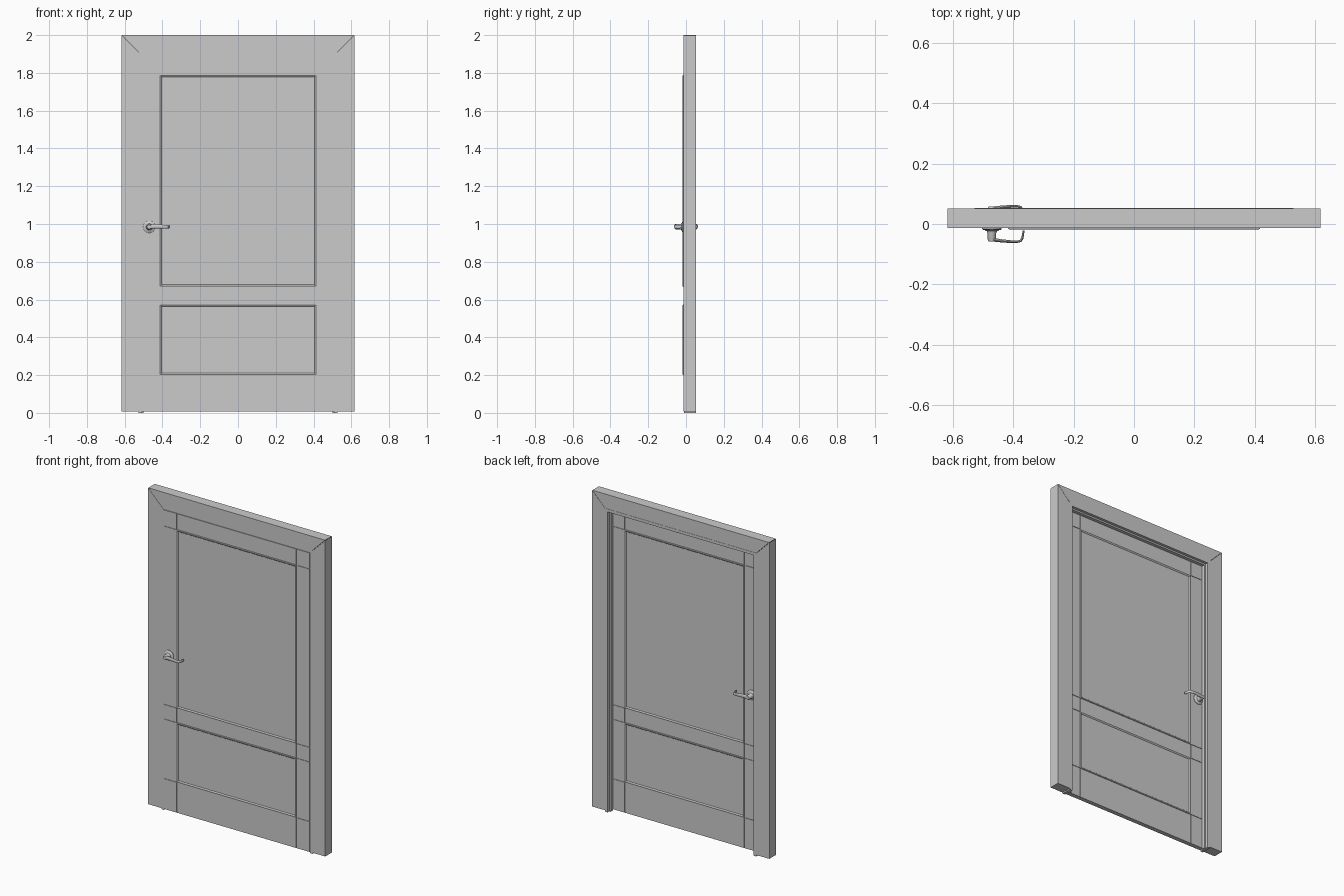
import bpy, bmesh, math
from mathutils import Vector

if "Cube" in bpy.data.objects:
    bpy.data.objects.remove(bpy.data.objects["Cube"])

W, TOP = 0.617, 2.0


def finish(name, bm, smooth=False, mirror_y=False):
    bmesh.ops.remove_doubles(bm, verts=bm.verts, dist=1e-5)
    bmesh.ops.recalc_face_normals(bm, faces=bm.faces)
    me = bpy.data.meshes.new(name)
    bm.to_mesh(me)
    bm.free()
    ob = bpy.data.objects.new(name, me)
    bpy.context.collection.objects.link(ob)
    if mirror_y:
        m = ob.modifiers.new("both_sides", 'MIRROR')
        m.use_axis = (False, True, False)
    if smooth:
        bpy.ops.object.select_all(action='DESELECT')
        ob.select_set(True)
        bpy.context.view_layer.objects.active = ob
        bpy.ops.object.shade_smooth_by_angle(angle=math.radians(40))
    return ob


def loft(bm, rings, closed_path=False):
    """Skin a list of closed point rings; cap the ends unless the path loops."""
    vs = [[bm.verts.new(p) for p in r] for r in rings]
    n, k = len(vs[0]), len(vs)
    for i in range(k if closed_path else k - 1):
        a, b = vs[i], vs[(i + 1) % k]
        for j in range(n):
            bm.faces.new((a[j], a[(j + 1) % n], b[(j + 1) % n], b[j]))
    if not closed_path:
        bm.faces.new(vs[0])
        bm.faces.new(vs[-1][::-1])


def box(bm, x0, x1, y0, y1, z0, z1):
    loft(bm, [[(x0, y0, z), (x1, y0, z), (x1, y1, z), (x0, y1, z)] for z in (z0, z1)])


def portal(name, profile, bottom, gap):
    """Two jambs and a head with mitred corners; profile = (inset, y)."""
    for side, s in (("left", -1), ("right", 1)):
        bm = bmesh.new()
        loft(bm, [[(s * (W - d), y, bottom) for d, y in profile],
                  [(s * (W - d), y, TOP - d - gap) for d, y in profile]])
        finish(f"{name}_{side}", bm)
    bm = bmesh.new()
    loft(bm, [[(s * (W - d - gap), y, TOP - d) for d, y in profile] for s in (-1, 1)])
    finish(f"{name}_head", bm)


# Door casing and the rebated liner with its stop
portal("casing", [(0, -.013), (.107, -.013), (.107, .052), (0, .052)], 0.008, 0.001)
portal("liner", [(.09, -.011), (.108, -.011), (.108, .0145), (.118, .0145),
                 (.118, .036), (.108, .036), (.108, .0535), (.09, .0535)], 0, 0)

# Door leaf core
DX, SX, G = 0.508, 0.416, 0.0015
ROWS = [.008, .2, .575, .667, 1.79, 1.891]
bm = bmesh.new()
box(bm, -DX, DX, -.0105, .0105, ROWS[0], ROWS[-1])
finish("door_core", bm)

# Stiles and rails, separated by fine grooves
stiles, rails = bmesh.new(), bmesh.new()
for i, (z0, z1) in enumerate(zip(ROWS, ROWS[1:])):
    a = z0 + (G if i > 0 else 0)
    b = z1 - (G if i < 4 else 0)
    for x0, x1 in ((-DX, -SX - G), (SX + G, DX)):
        box(stiles, x0, x1, -.0138, -.0100, a, b)
    if i in (0, 2, 4):
        box(rails, -SX + G, SX - G, -.0138, -.0100, a, b)
finish("stiles", stiles, mirror_y=True)
finish("rails", rails, mirror_y=True)

# Panels with raised moulding around them
BEAD = [(0, -.010), (0, -.0165), (.004, -.0175), (.009, -.015), (.012, -.0115), (.012, -.010)]
for name, z0, z1 in (("lower", ROWS[1], ROWS[2]), ("upper", ROWS[3], ROWS[4])):
    bm = bmesh.new()
    box(bm, -SX + .008, SX - .008, -.0122, -.0100, z0 + .008, z1 - .008)
    finish(f"{name}_panel", bm, mirror_y=True)
    bm = bmesh.new()
    corners = ((-SX, z0, 1, 1), (SX, z0, -1, 1), (SX, z1, -1, -1), (-SX, z1, 1, -1))
    loft(bm, [[(x + sx * d, y, z + sz * d) for d, y in BEAD]
              for x, z, sx, sz in corners], True)
    finish(f"{name}_moulding", bm, mirror_y=True)

# Handle rosette and neck, turned about the y axis
HX, HZ, N = -0.47, 0.985, 28
TURN = [(.032, -.0135), (.032, -.017), (.029, -.0195), (.023, -.0205), (.021, -.0225),
        (.017, -.0235), (.0145, -.030), (.0135, -.054), (.011, -.0585)]
bm = bmesh.new()
loft(bm, [[(HX + r * math.cos(t * math.tau / N), y, HZ + r * math.sin(t * math.tau / N))
           for t in range(N)] for r, y in TURN])
finish("handle_rosette", bm, True, True)

# Handle lever: flattened bar that curls back to the door; x, y, z, half thickness, half height
LEVER = [(-.478, -.050, .985, .006, .011), (-.455, -.0535, .987, .0058, .012),
         (-.430, -.0565, .988, .005, .0115), (-.405, -.0585, .987, .0045, .010),
         (-.385, -.0585, .985, .004, .009), (-.375, -.056, .985, .004, .009),
         (-.370, -.049, .985, .004, .009), (-.367, -.035, .985, .0035, .008),
         (-.365, -.022, .985, .003, .007)]
bm = bmesh.new()
rings = []
for i, (x, y, z, h, v) in enumerate(LEVER):
    p, q = LEVER[max(i - 1, 0)], LEVER[min(i + 1, len(LEVER) - 1)]
    t = Vector((q[0] - p[0], q[1] - p[1], 0)).normalized()
    side = Vector((-t.y, t.x, 0))
    rings.append([Vector((x, y, z)) + side * h * math.cos(a * math.tau / 14)
                  + Vector((0, 0, v * math.sin(a * math.tau / 14))) for a in range(14)])
loft(bm, rings)
finish("handle_lever", bm, True, True)
